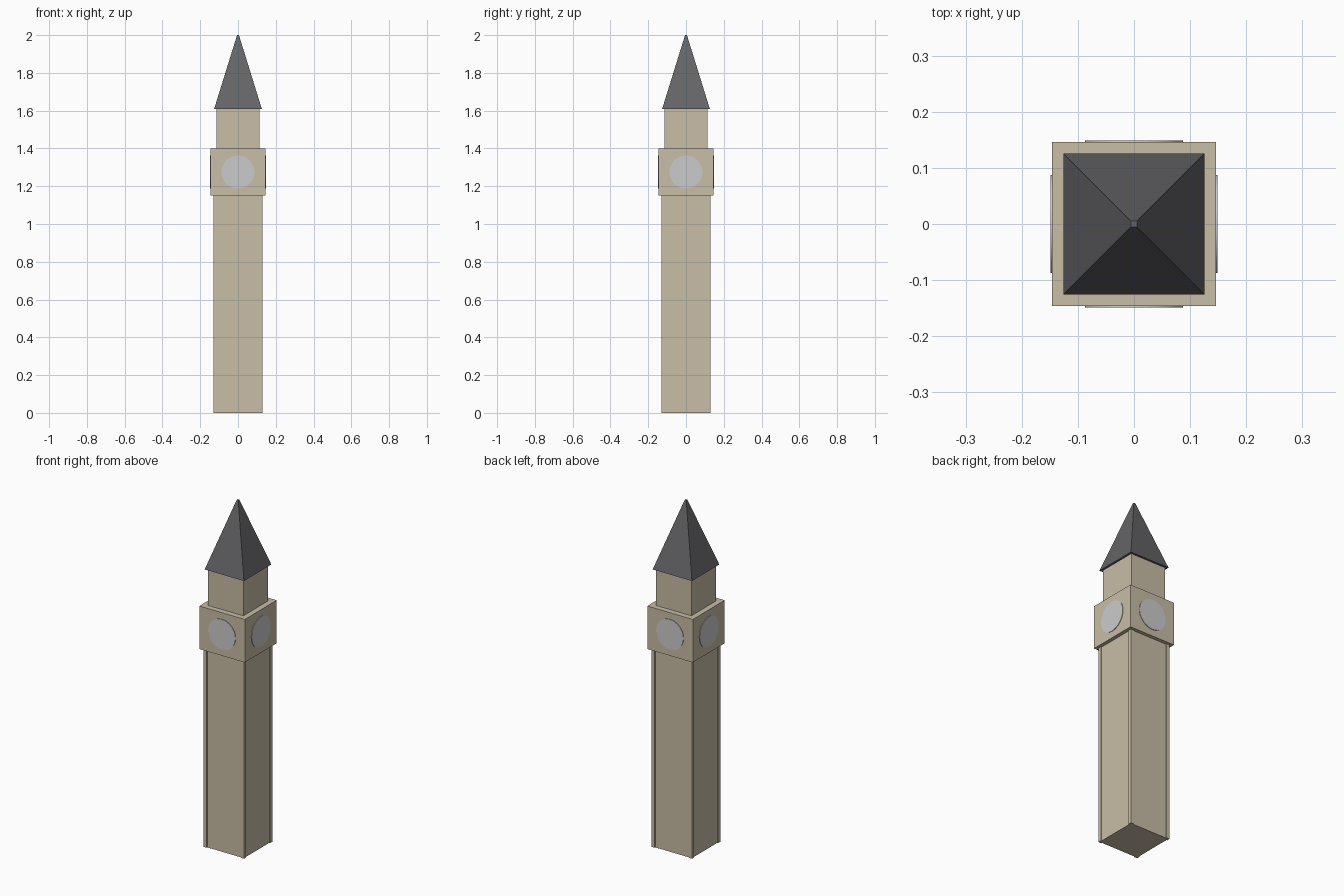
import bpy, math

if "Cube" in bpy.data.objects:
    bpy.data.objects.remove(bpy.data.objects["Cube"])

def material(name, rgb):
    m = bpy.data.materials.new(name)
    m.diffuse_color = (*rgb, 1)
    m.use_nodes = True
    m.node_tree.nodes["Principled BSDF"].inputs["Base Color"].default_value = m.diffuse_color
    return m

stone = material("stone", (0.58, 0.51, 0.38))
slate = material("slate", (0.13, 0.13, 0.14))
white = material("dial_white", (0.68, 0.68, 0.66))

def finish(name, mat):
    ob = bpy.context.object
    ob.name = name
    ob.data.materials.append(mat)
    return ob

def block(name, half, z0, z1, mat, x=0, y=0):
    bpy.ops.mesh.primitive_cube_add(size=1, location=(x, y, (z0 + z1) / 2))
    ob = finish(name, mat)
    ob.scale = (half * 2, half * 2, z1 - z0)
    bpy.ops.object.transform_apply(location=False, rotation=False, scale=True)
    return ob

# Shaft with slim raised posts at its corners
block("shaft", 0.125, 0, 1.15, stone)
for sx in (-1, 1):
    for sy in (-1, 1):
        block("corner_post", 0.01, 0, 1.15, stone, sx * 0.12, sy * 0.12)

# Clock stage and belfry
block("clock_stage", 0.146, 1.15, 1.40, stone)
block("belfry", 0.114, 1.40, 1.61, stone)

# One dial on each side of the clock stage
for i in range(4):
    a = i * math.pi / 2
    r = 0.144
    bpy.ops.mesh.primitive_cylinder_add(
        vertices=32, radius=0.0875, depth=0.01,
        location=(r * math.cos(a), r * math.sin(a), 1.275),
        rotation=(0, math.pi / 2, a))
    finish("clock_dial", white)
    bpy.ops.object.shade_smooth_by_angle()

# Pyramid spire with a tiny flat tip
k = math.sqrt(2)
bpy.ops.mesh.primitive_cone_add(
    vertices=4, radius1=0.126 * k, radius2=0.005 * k, depth=0.39,
    location=(0, 0, 1.805), rotation=(0, 0, math.pi / 4))
finish("spire", slate)
